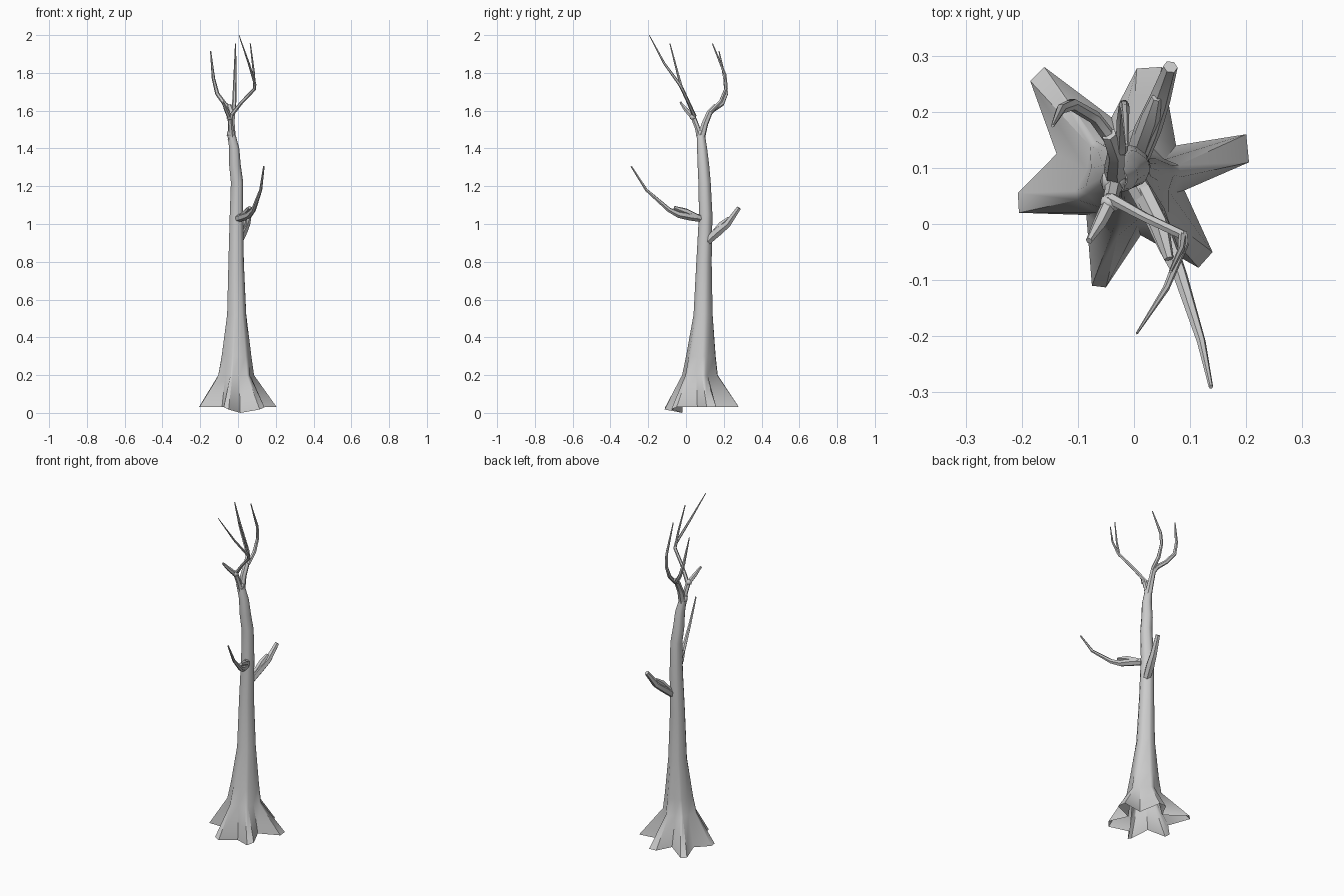
import bpy, bmesh, math
from mathutils import Vector

cube = bpy.data.objects.get("Cube")
if cube:
    bpy.data.objects.remove(cube, do_unlink=True)

bark = bpy.data.materials.new("grey_bark")
bark.use_nodes = True
GREY = (0.6, 0.6, 0.6, 1)
bark.diffuse_color = GREY
bark.node_tree.nodes["Principled BSDF"].inputs["Base Color"].default_value = GREY


def finish(name, bm, angle):
    me = bpy.data.meshes.new(name)
    bm.to_mesh(me)
    bm.free()
    me.materials.append(bark)
    ob = bpy.data.objects.new(name, me)
    bpy.context.collection.objects.link(ob)
    bpy.ops.object.select_all(action='DESELECT')
    ob.select_set(True)
    bpy.context.view_layer.objects.active = ob
    bpy.ops.object.shade_smooth_by_angle(angle=math.radians(angle))


def skin(bm, rings):
    """Bridge a list of equal vertex rings with quads."""
    n = len(rings[0])
    for a, b in zip(rings, rings[1:]):
        for i in range(n):
            j = (i + 1) % n
            bm.faces.new((a[i], a[j], b[j], b[i]))


def branch(name, points, sides=6):
    """Tapered tube through (x, y, z, radius) points."""
    bm = bmesh.new()
    pts = [Vector(p[:3]) for p in points]
    rings = []
    side = None
    for i, p in enumerate(pts):
        t = (pts[min(i + 1, len(pts) - 1)] - pts[max(i - 1, 0)]).normalized()
        if side is None:
            side = t.orthogonal()
        side = (side - t * side.dot(t)).normalized()
        up = t.cross(side)
        r = points[i][3]
        ring = []
        for k in range(sides):
            a = math.tau * k / sides
            ring.append(bm.verts.new(p + (side * math.cos(a) + up * math.sin(a)) * r))
        rings.append(ring)
    skin(bm, rings)
    bm.faces.new(rings[0][::-1])
    bm.faces.new(rings[-1])
    finish(name, bm, 50)


# Trunk with six flared roots: each root is two tip corners and the valley after it
ROOTS = [
    ((.205, .11), (.2, .16), (.075, .14)),
    ((.05, .28), (.005, .277), (-.04, .19)),
    ((-.16, .28), (-.185, .255), (-.138, .125)),
    ((-.207, .055), (-.205, .02), (-.085, .016)),
    ((-.075, -.11), (-.05, -.113), (.012, -.02)),
    ((.115, -.078), (.14, -.05), (.09, .06)),
]
# Trunk sections: x, y, z, radius
SECTIONS = [
    (-.01, .073, .2, .09), (-.008, .078, .3, .077), (-.007, .09, .52, .051),
    (-.01, .095, .8, .041), (-.008, .104, 1.05, .036), (-.005, .098, 1.22, .033),
    (-.016, .092, 1.31, .031), (-.02, .085, 1.4, .027), (-.034, .079, 1.47, .022),
]
bm = bmesh.new()
outline = [Vector((*p, .03)) for root in ROOTS for p in root]
outline[14].z = 0
outline[13].z = outline[15].z = .018
centre = Vector((-.01, .085, .03))
angles = [math.atan2(p.y - centre.y, p.x - centre.x) for p in outline]
rings = [[bm.verts.new(p) for p in outline]]
for s, (x, y, z, r) in enumerate(SECTIONS):
    ring = []
    for i, a in enumerate(angles):
        # Root ridges fade out as they climb the trunk
        ridge = 1 + (.06 if i % 3 < 2 else -.14) * max(0, 1 - s / 2)
        ring.append(bm.verts.new((x + r * ridge * math.cos(a), y + r * ridge * math.sin(a), z)))
    rings.append(ring)
skin(bm, rings)
bm.faces.new(rings[-1])
finish("trunk", bm, 50)

# Lower front branch and its broken stub
branch("front_branch", [(0, .08, 1.03, .02), (.035, .02, 1.04, .022), (.06, -.04, 1.05, .018),
                        (.082, -.09, 1.075, .013), (.12, -.21, 1.18, .008), (.137, -.29, 1.305, .004)])
branch("front_stub", [(.015, .06, 1.035, .018), (.045, 0, 1.065, .018), (.062, -.062, 1.087, .009)])

# Back branch and its stub
branch("back_branch", [(.005, .115, .91, .022), (.025, .17, .96, .025), (.045, .22, 1.0, .02),
                       (.065, .28, 1.085, .013)])
branch("back_stub", [(.012, .14, .94, .018), (.03, .19, 1.0, .017), (.04, .225, 1.03, .009)])

# Crown: rear limb forking in two
branch("rear_limb", [(-.033, .078, 1.45, .022), (-.035, .1, 1.53, .018), (-.032, .125, 1.59, .016),
                     (-.045, .16, 1.625, .014)])
branch("rear_left_twig", [(-.022, .13, 1.595, .011), (-.02, .185, 1.65, .011), (-.018, .213, 1.72, .009),
                          (-.016, .207, 1.79, .008), (-.013, .14, 1.955, .003)])
branch("rear_right_twig", [(-.04, .15, 1.61, .013), (-.07, .19, 1.635, .012), (-.11, .213, 1.69, .011),
                           (-.13, .205, 1.77, .009), (-.145, .175, 1.915, .003)])

# Crown: front limb with knots, a stub and a long fork
branch("front_limb", [(-.033, .078, 1.45, .02), (-.038, .06, 1.51, .014), (-.043, .035, 1.575, .014)])
branch("front_limb_stub", [(-.042, .04, 1.56, .014), (-.062, 0, 1.605, .012), (-.08, -.03, 1.645, .006)])
branch("front_twig", [(-.04, .045, 1.57, .011), (.02, .012, 1.645, .009), (.088, -.02, 1.715, .009),
                      (.09, -.035, 1.74, .008), (.057, -.115, 1.85, .006), (.005, -.195, 2.0, .002)])
branch("front_twig_fork", [(.087, -.02, 1.71, .008), (.084, -.045, 1.8, .006), (.065, -.085, 1.955, .003)])
for name, spot, size in (("lower_knot", (-.037, .076, 1.48), .026), ("upper_knot", (-.043, .037, 1.567), .02)):
    bm = bmesh.new()
    bmesh.ops.create_icosphere(bm, subdivisions=1, radius=size)
    bmesh.ops.translate(bm, verts=bm.verts, vec=spot)
    finish(name, bm, 60)
